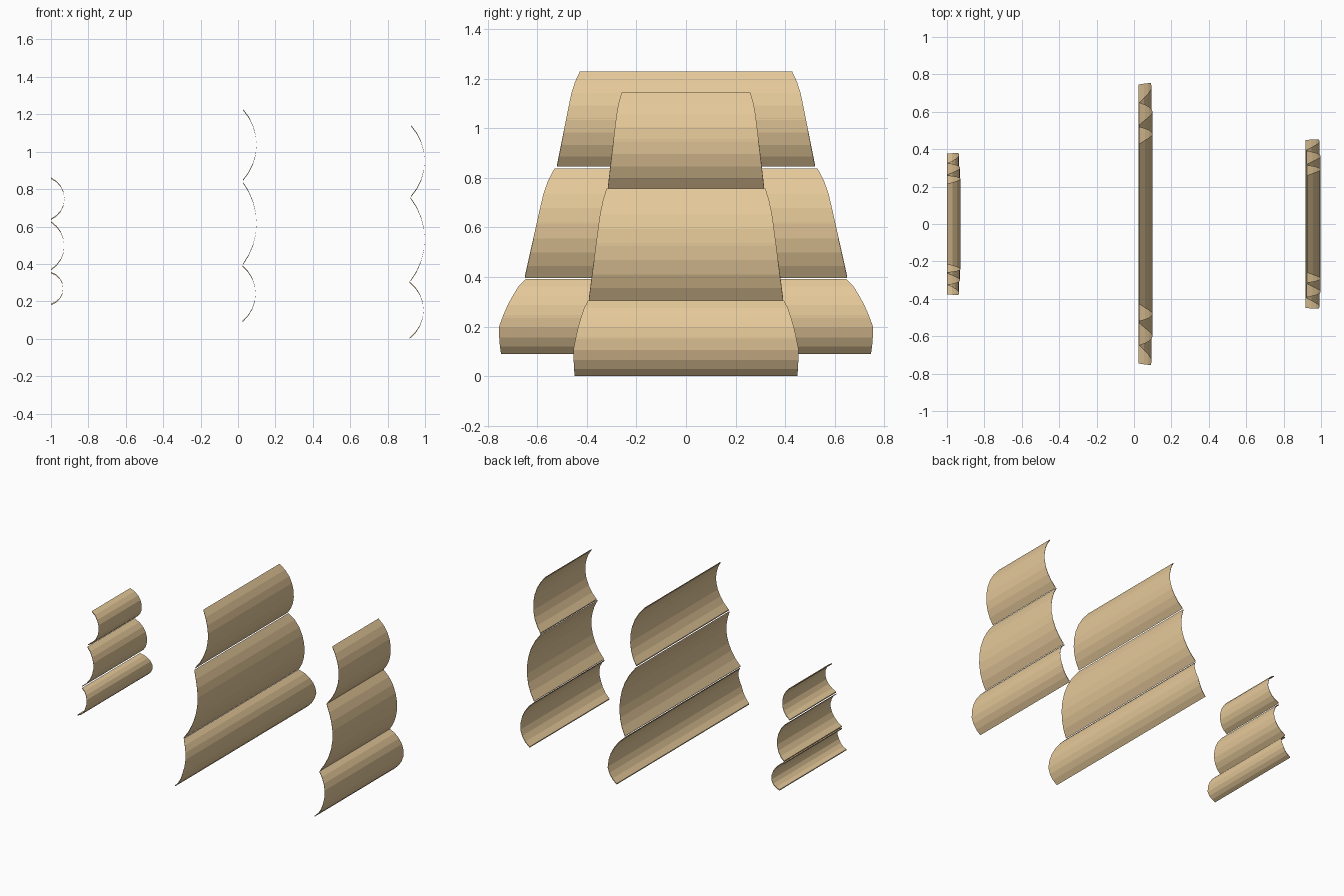
import bpy, bmesh, math

if "Cube" in bpy.data.objects:
    bpy.data.objects.remove(bpy.data.objects["Cube"])

canvas = bpy.data.materials.new("canvas")
canvas.diffuse_color = (0.78, 0.58, 0.32, 1)
canvas.use_nodes = True
canvas.node_tree.nodes["Principled BSDF"].inputs["Base Color"].default_value = canvas.diffuse_color

SEGS = 8
CLOTH = 0.007  # vertical offset between front and back faces

# How the half width grows from head (0) to foot (1) of a sail
UPPER = [(0, 0), (0.12, 0.23), (0.25, 0.39), (1, 1)]
COURSE = [(0, 0), (0.12, 0.33), (0.38, 0.72), (0.63, 1.0), (0.84, 1.0), (1, 0.93)]


def lookup(table, t):
    for (t0, v0), (t1, v1) in zip(table, table[1:]):
        if t <= t1:
            return v0 + (v1 - v0) * (t - t0) / (t1 - t0)
    return table[-1][1]


def make_sail(name, x, bulge, z_top, z_foot, w_top, w_foot, table):
    """Billowing sheet: circular arc in xz, spread across y."""
    half = (z_top - CLOTH - z_foot) / 2
    mid = z_foot + half
    radius = (half * half + bulge * bulge) / (2 * bulge)
    ang = math.asin(min(1, half / radius))
    bm = bmesh.new()
    rings = []
    for i in range(SEGS + 1):
        a = ang * (1 - 2 * i / SEGS)
        px = x + bulge - radius * (1 - math.cos(a))
        pz = mid + radius * math.sin(a)
        t = (mid + half - pz) / (2 * half)
        w = w_top + (w_foot - w_top) * lookup(table, t)
        rings.append([bm.verts.new((px, y, pz + dz))
                      for y, dz in ((-w, 0), (w, 0), (w, CLOTH), (-w, CLOTH))])
    for r0, r1 in zip(rings, rings[1:]):
        for k in range(4):
            n = (k + 1) % 4
            bm.faces.new((r0[k], r0[n], r1[n], r1[k]))
    bm.faces.new(rings[0])
    bm.faces.new(rings[-1][::-1])
    bmesh.ops.recalc_face_normals(bm, faces=bm.faces)
    mesh = bpy.data.meshes.new(name)
    bm.to_mesh(mesh)
    bm.free()
    mesh.materials.append(canvas)
    bpy.context.collection.objects.link(bpy.data.objects.new(name, mesh))


# Sails per mast: x, bulge, z top, z foot, half width at top, half width at foot
masts = {
    "fore": [(0.925, 0.073, 1.143, 0.757, 0.26, 0.315),
             (0.922, 0.076, 0.757, 0.305, 0.32, 0.392),
             (0.918, 0.074, 0.305, 0.000, 0.395, 0.453)],
    "main": [(0.027, 0.072, 1.228, 0.845, 0.428, 0.52),
             (0.027, 0.072, 0.838, 0.395, 0.53, 0.65),
             (0.025, 0.069, 0.392, 0.090, 0.645, 0.753)],
    "mizzen": [(-1.0, 0.072, 0.862, 0.635, 0.215, 0.26),
               (-1.0, 0.071, 0.628, 0.365, 0.265, 0.326),
               (-1.0, 0.065, 0.357, 0.180, 0.325, 0.38)],
}
for mast, sails in masts.items():
    for level, dims, in zip(("top", "middle", "lower"), sails):
        make_sail(f"{mast}_{level}_sail", *dims, COURSE if level == "lower" else UPPER)
